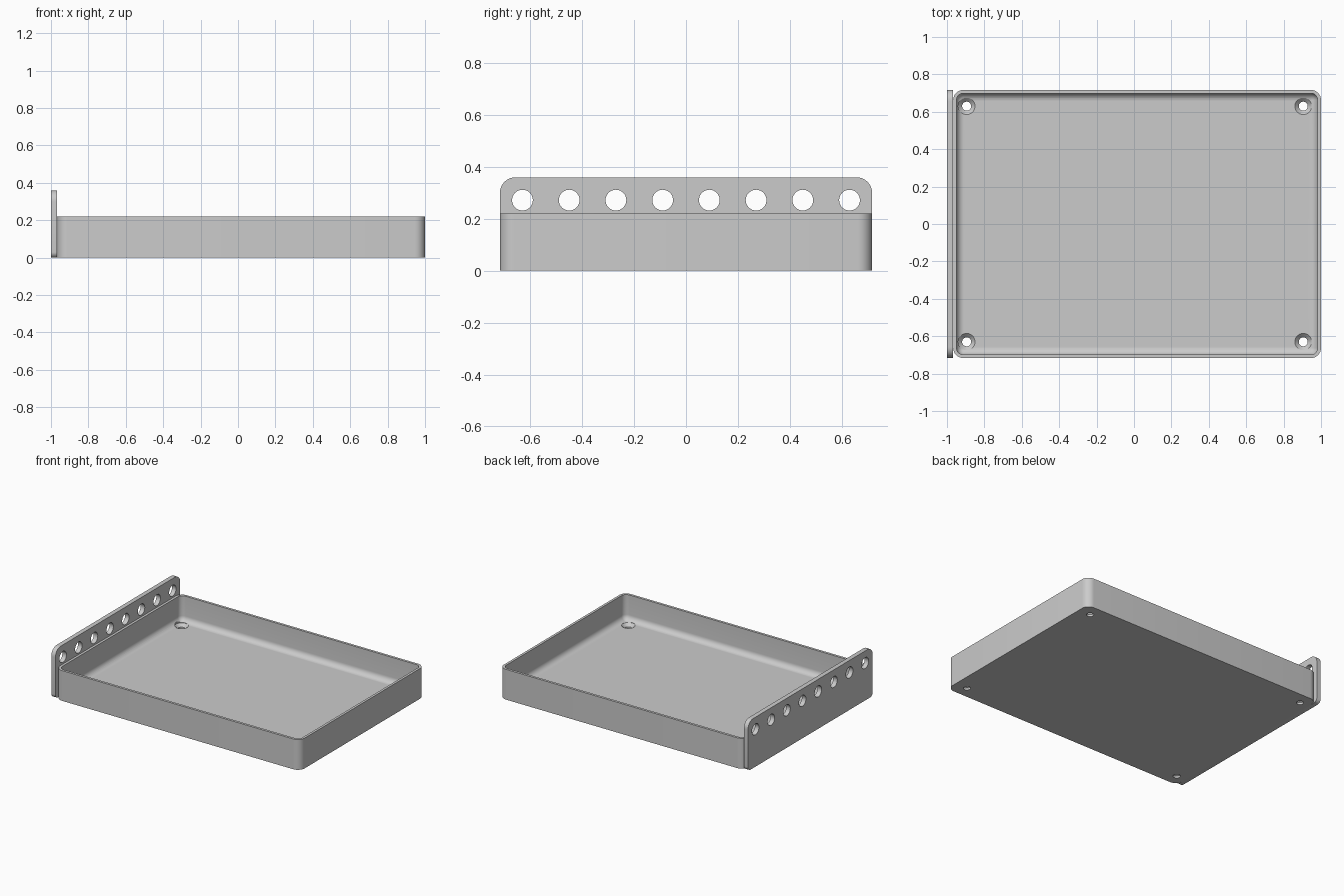
import bpy, bmesh
from math import sin, cos, pi, radians

cube = bpy.data.objects.get("Cube")
if cube:
    bpy.data.objects.remove(cube, do_unlink=True)

grey = bpy.data.materials.new("light grey")
grey.use_nodes = True
grey.diffuse_color = (0.6, 0.6, 0.6, 1)
grey.node_tree.nodes["Principled BSDF"].inputs["Base Color"].default_value = grey.diffuse_color

X0, X1, Y = -0.967, 1.0, 0.717      # tray extents
HEIGHT, WALL, FLOOR, FILLET, CORNER = 0.22, 0.018, 0.036, 0.04, 0.055


def rounded_rect(u0, u1, v0, v1, r_low, r_high, n=8):
    """Outline of a rectangle with separate radii for the low-v and high-v corners."""
    corners = [(u1 - r_high, v1 - r_high, r_high, 0), (u0 + r_high, v1 - r_high, r_high, 1),
               (u0 + r_low, v0 + r_low, r_low, 2), (u1 - r_low, v0 + r_low, r_low, 3)]
    return [(u + r * cos((q + i / n) * pi / 2), v + r * sin((q + i / n) * pi / 2))
            for u, v, r, q in corners for i in range(n + 1)]


def loft(name, rings):
    """Skin closed rings in order and cap both ends."""
    bm = bmesh.new()
    loops = [[bm.verts.new(p) for p in ring] for ring in rings]
    for a, b in zip(loops, loops[1:]):
        for i in range(len(a)):
            j = (i + 1) % len(a)
            bm.faces.new((a[i], a[j], b[j], b[i]))
    bm.faces.new(loops[0])
    bm.faces.new(loops[-1])
    bmesh.ops.recalc_face_normals(bm, faces=bm.faces)
    mesh = bpy.data.meshes.new(name)
    bm.to_mesh(mesh)
    bm.free()
    obj = bpy.data.objects.new(name, mesh)
    bpy.context.collection.objects.link(obj)
    mesh.materials.append(grey)
    return obj


def tray_ring(inset, z):
    r = max(CORNER - inset, 0.003)
    return [(x, y, z) for x, y in
            rounded_rect(X0 + inset, X1 - inset, -Y + inset, Y - inset, r, r)]


def drill(obj, cutters):
    """Cut the holes, bake the result and remove the cutters."""
    for c in cutters:
        m = obj.modifiers.new("hole", 'BOOLEAN')
        m.operation, m.solver, m.object = 'DIFFERENCE', 'EXACT', c
        c.hide_render = True
    graph = bpy.context.evaluated_depsgraph_get()
    obj.data = bpy.data.meshes.new_from_object(obj.evaluated_get(graph))
    obj.modifiers.clear()
    for c in cutters:
        bpy.data.objects.remove(c, do_unlink=True)


def smooth(obj):
    bpy.ops.object.select_all(action='DESELECT')
    obj.select_set(True)
    bpy.context.view_layer.objects.active = obj
    bpy.ops.object.shade_smooth_by_angle(angle=radians(30))


def circle(r, n=32):
    return [(r * cos(2 * pi * i / n), r * sin(2 * pi * i / n)) for i in range(n)]


# Tray: outer wall, rim, inner wall, filleted floor
rings = [tray_ring(0, 0), tray_ring(0, HEIGHT), tray_ring(WALL, HEIGHT)]
for i in range(9):
    a = i / 8 * pi / 2
    rings.append(tray_ring(WALL + FILLET * (1 - cos(a)), FLOOR + FILLET * (1 - sin(a))))
tray = loft("tray", rings)

# Countersunk screw holes in the floor corners
profile = [(0.024, -0.05), (0.024, FLOOR - 0.021), (0.045, FLOOR), (0.045, 0.1)]
drill(tray, [loft("screw_cutter", [[(x + u, y + v, z) for u, v in circle(r)] for r, z in profile])
             for x in (-0.895, 0.905) for y in (-0.63, 0.63)])
smooth(tray)

# Upright plate with a row of round holes
outline = rounded_rect(-Y, Y, 0, 0.36, 0.03, 0.06)
plate = loft("hanging_plate", [[(x, y, z) for y, z in outline] for x in (-1, X0)])
drill(plate, [loft("plate_cutter", [[(x, 0.18 * (k - 3.5) + u, 0.272 + v) for u, v in circle(0.04)]
                                    for x in (-1.1, -0.9)]) for k in range(8)])
smooth(plate)
